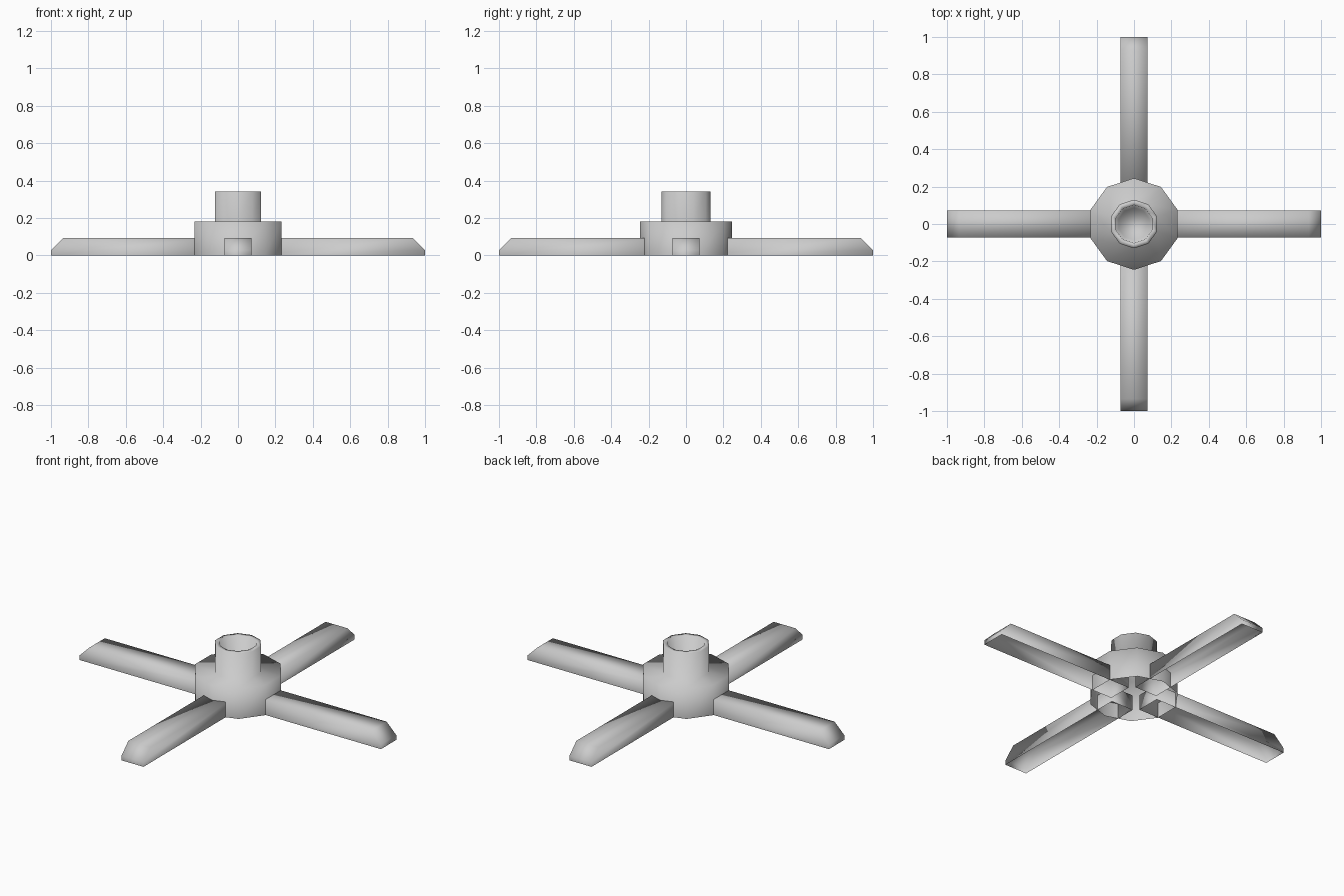
import bpy, bmesh, math

if "Cube" in bpy.data.objects:
    bpy.data.objects.remove(bpy.data.objects["Cube"])

SIDES = 10


def finish(name, bm):
    bmesh.ops.recalc_face_normals(bm, faces=bm.faces)
    for f in bm.faces:
        f.smooth = True
    mesh = bpy.data.meshes.new(name)
    bm.to_mesh(mesh)
    bm.free()
    obj = bpy.data.objects.new(name, mesh)
    bpy.context.collection.objects.link(obj)
    return obj


def lathe(name, profile):
    """Ten-sided turned shell from (radius, z) points, capped at the last ring."""
    bm = bmesh.new()
    rings = []
    for r, z in profile:
        angles = [math.pi / 2 + i * math.tau / SIDES for i in range(SIDES)]
        rings.append([bm.verts.new((r * math.cos(a), r * math.sin(a), z)) for a in angles])
    for low, high in zip(rings, rings[1:]):
        for i in range(SIDES):
            j = (i + 1) % SIDES
            bm.faces.new((low[i], low[j], high[j], high[i]))
    bm.faces.new(rings[-1])
    obj = finish(name, bm)
    return obj


def leg(name, turn):
    """Channel leg, open underneath, with a sloped tip."""
    side = [(0.10, 0), (1.0, 0), (1.0, 0.028), (0.935, 0.092), (0.10, 0.092)]
    bm = bmesh.new()
    left = [bm.verts.new((x, 0.073, z)) for x, z in side]
    right = [bm.verts.new((x, -0.073, z)) for x, z in side]
    bm.faces.new(left)
    bm.faces.new(right[::-1])
    for i in range(1, len(side)):
        j = (i + 1) % len(side)
        bm.faces.new((left[i], right[i], right[j], left[j]))
    obj = finish(name, bm)
    obj.rotation_euler.z = turn
    return obj


# Hub and socket: open below, stepped up to a tube with a tapered bore
lathe("hub_with_socket", [(0.245, 0), (0.245, 0.18), (0.13, 0.18), (0.13, 0.34),
                          (0.102, 0.34), (0.086, 0.20)])

# Four legs in a cross
for i, label in enumerate(("right", "back", "left", "front")):
    leg(label + "_leg", i * math.pi / 2)
